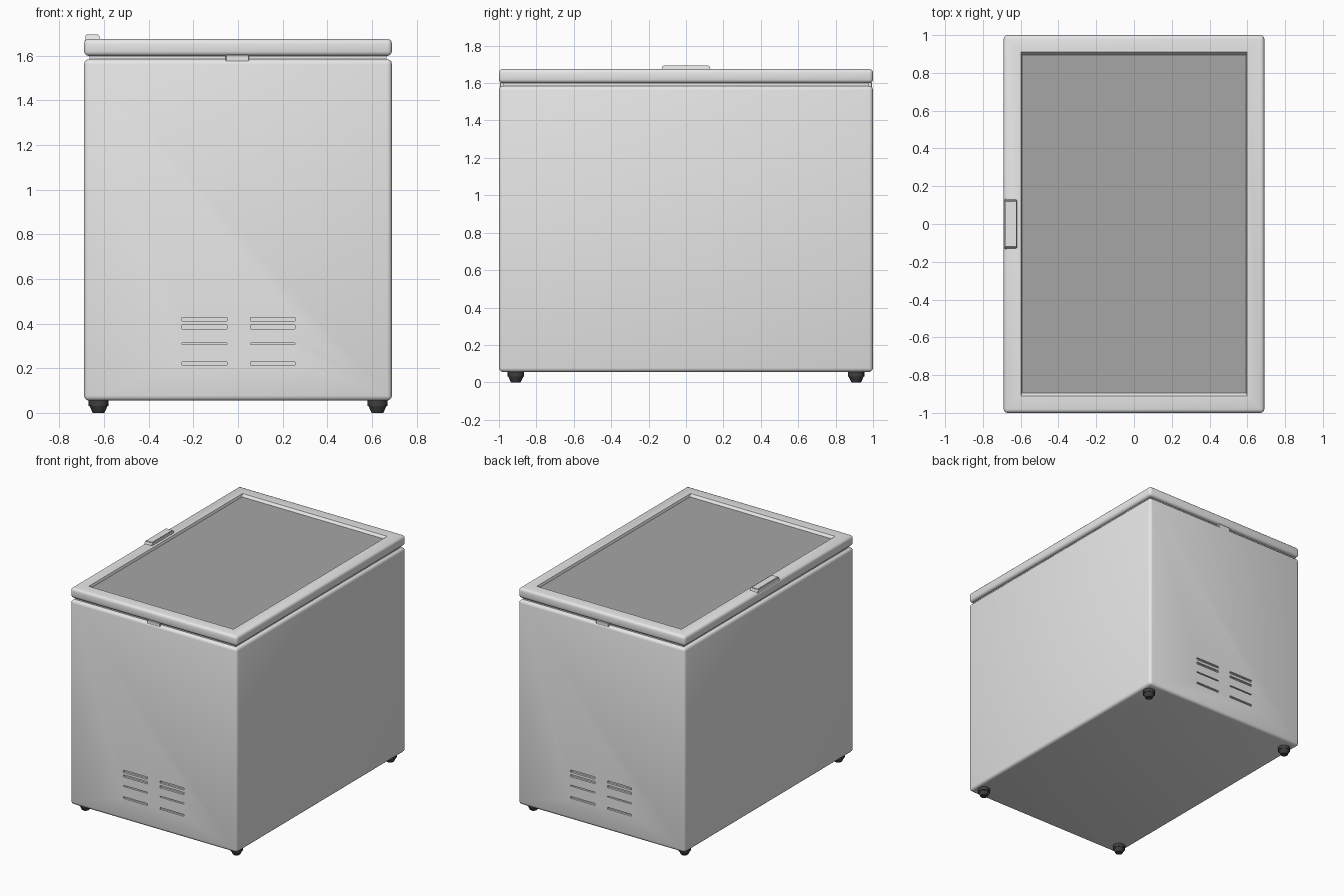
import bpy, bmesh, math
from mathutils import Vector

cube = bpy.data.objects.get("Cube")
if cube:
    bpy.data.objects.remove(cube, do_unlink=True)


def material(name, rgb):
    m = bpy.data.materials.new(name)
    m.use_nodes = True
    m.diffuse_color = (*rgb, 1)
    m.node_tree.nodes["Principled BSDF"].inputs["Base Color"].default_value = (*rgb, 1)
    return m


WHITE = material("white enamel", (0.8, 0.8, 0.8))
GREY = material("grey glass", (0.38, 0.38, 0.38))
BLACK = material("black rubber", (0.05, 0.05, 0.05))


def finish(name, bm, *mats):
    mesh = bpy.data.meshes.new(name)
    bm.normal_update()
    bm.to_mesh(mesh)
    bm.free()
    for m in mats:
        mesh.materials.append(m)
    ob = bpy.data.objects.new(name, mesh)
    bpy.context.collection.objects.link(ob)
    return ob


def box_bm(lo, hi, bevel=0.0, segments=3):
    """Box between two corners with optional rounded edges."""
    lo, hi = Vector(lo), Vector(hi)
    bm = bmesh.new()
    bmesh.ops.create_cube(bm, size=1)
    for v in bm.verts:
        v.co = (lo + hi) / 2 + v.co * (hi - lo)
    if bevel:
        bmesh.ops.bevel(bm, geom=bm.edges[:], offset=bevel, segments=segments,
                        profile=0.5, affect='EDGES')
    return bm


def smooth(ob):
    bpy.ops.object.select_all(action='DESELECT')
    ob.select_set(True)
    bpy.context.view_layer.objects.active = ob
    bpy.ops.object.shade_smooth_by_angle(angle=math.radians(35))


# Cabinet with rounded edges
cabinet = finish("cabinet", box_bm((-0.69, -1, 0.055), (0.69, 1, 1.585), 0.022), WHITE)

# Vent slots, cut into both short walls
slots = bmesh.new()
for side in (-1, 1):
    for x in (-0.15, 0.155):
        for z, h in ((0.42, 0.016), (0.385, 0.016), (0.31, 0.008), (0.222, 0.014)):
            made = bmesh.ops.create_cube(slots, size=1)
            for v in made["verts"]:
                v.co = Vector((x + v.co.x * 0.2, side + v.co.y * 0.03, z + v.co.z * h))
cutter = finish("vent_cutter", slots, WHITE)
cutter.hide_render = True
cutter.hide_viewport = True
cutter.display_type = 'WIRE'
cut = cabinet.modifiers.new("vents", 'BOOLEAN')
cut.operation = 'DIFFERENCE'
cut.solver = 'EXACT'
cut.object = cutter
smooth(cabinet)

# Recessed seal between cabinet and lid
finish("lid_seal", box_bm((-0.665, -0.975, 1.57), (0.665, 0.975, 1.615)), WHITE)

# Lid: raised rim around a sunken grey panel
bm = box_bm((-0.69, -1, 1.6), (0.69, 1, 1.675), 0.02)
bm.normal_update()
top = max(bm.faces, key=lambda f: f.calc_area() * f.normal.z)
bmesh.ops.inset_region(bm, faces=[top], thickness=0.1)
bmesh.ops.inset_region(bm, faces=[top], thickness=0.008, depth=-0.018)
for v in top.verts:
    v.co.y *= 0.99
top.material_index = 1
smooth(finish("lid", bm, WHITE, GREY))

# Handle on the right edge of the lid, with sloping ends
bm = box_bm((-0.69, -0.14, 1.65), (-0.615, 0.14, 1.695))
for v in bm.verts:
    if v.co.z > 1.67:
        v.co.y *= 0.88
        v.co.x += 0.008 if v.co.x < -0.65 else -0.008
bmesh.ops.bevel(bm, geom=bm.edges[:], offset=0.004, segments=2, affect='EDGES')
smooth(finish("handle", bm, WHITE))

# Small clips in the gap, on both short walls
for name, side in (("front_clip", -1), ("back_clip", 1)):
    y = sorted((side * 0.96, side * 0.995))
    finish(name, box_bm((-0.055, y[0], 1.57), (0.05, y[1], 1.605), 0.004, 1), WHITE)

# Tapered feet
for xname, x in (("right", -0.625), ("left", 0.625)):
    for yname, y in (("front", -0.91), ("back", 0.91)):
        bm = bmesh.new()
        for r1, r2, z, h in ((0.026, 0.04, 0.015, 0.03), (0.044, 0.044, 0.045, 0.03)):
            made = bmesh.ops.create_cone(bm, cap_ends=True, segments=16,
                                         radius1=r1, radius2=r2, depth=h)
            bmesh.ops.translate(bm, verts=made["verts"], vec=(x, y, z))
        smooth(finish(f"{yname}_{xname}_foot", bm, BLACK))
